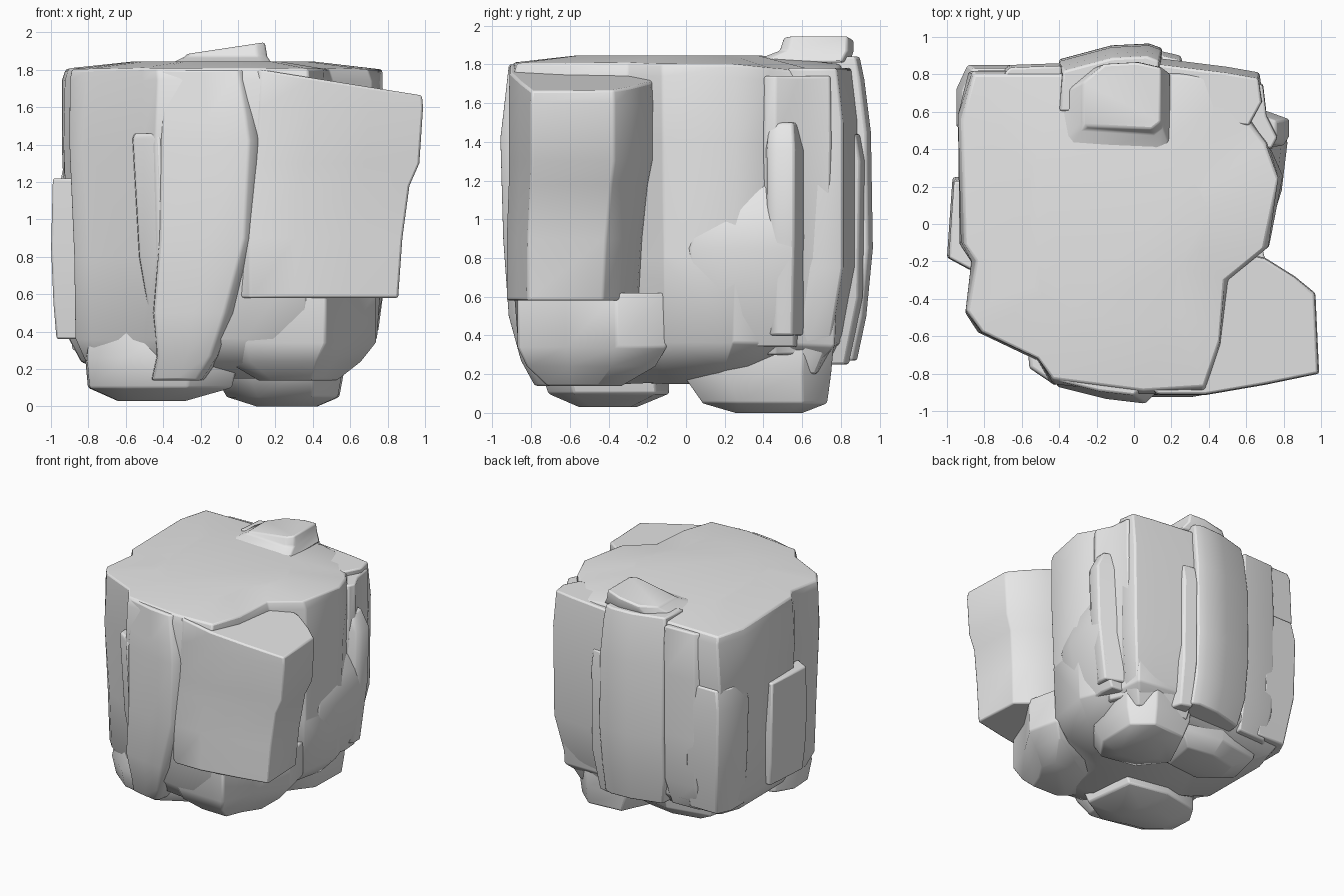
import bpy
import bmesh
import math
import random

random.seed(4)

default_cube = bpy.data.objects.get("Cube")
if default_cube:
    bpy.data.objects.remove(default_cube, do_unlink=True)

# Single stone colour
stone = bpy.data.materials.new("pale_grey_stone")
stone.use_nodes = True
stone.diffuse_color = (0.8, 0.8, 0.8, 1)
stone.node_tree.nodes["Principled BSDF"].inputs["Base Color"].default_value = stone.diffuse_color


def slab(name, outline, levels, tilt=0.0, rough=0.0, shoulder=0.0, bevel=0.012):
    """Loft a plan outline (counter-clockwise) through levels of
    (height, scale, shift_x, shift_y); tilt slopes the last level along x,
    shoulder lowers the back right corner."""
    count = len(outline)
    centre_x = sum(point[0] for point in outline) / count
    centre_y = sum(point[1] for point in outline) / count
    mesh_builder = bmesh.new()
    rings = []
    for index, (height, scale, shift_x, shift_y) in enumerate(levels):
        is_top = index == len(levels) - 1
        ring = []
        for x, y in outline:
            new_x = centre_x + (x - centre_x) * scale + shift_x
            new_y = centre_y + (y - centre_y) * scale + shift_y
            z = height - shoulder * height * max(0, new_x + new_y - 1)
            if is_top:
                z += tilt * (new_x - centre_x)
            else:
                new_x += random.uniform(-rough, rough)
                new_y += random.uniform(-rough, rough)
                z += random.uniform(-rough, rough) * 0.5
            ring.append(mesh_builder.verts.new((new_x, new_y, z)))
        rings.append(ring)
    for lower, upper in zip(rings, rings[1:]):
        for i in range(count):
            j = (i + 1) % count
            mesh_builder.faces.new((lower[i], lower[j], upper[j], upper[i]))
    mesh_builder.faces.new(list(reversed(rings[0])))
    mesh_builder.faces.new(rings[-1])
    bmesh.ops.recalc_face_normals(mesh_builder, faces=mesh_builder.faces)

    mesh = bpy.data.meshes.new(name)
    mesh_builder.to_mesh(mesh)
    mesh_builder.free()
    mesh.materials.append(stone)
    rock = bpy.data.objects.new(name, mesh)
    bpy.context.collection.objects.link(rock)

    softener = rock.modifiers.new("soft_edges", "BEVEL")
    softener.width = bevel
    softener.segments = 2
    softener.limit_method = "ANGLE"
    softener.angle_limit = math.radians(40)

    bpy.ops.object.select_all(action="DESELECT")
    rock.select_set(True)
    bpy.context.view_layer.objects.active = rock
    bpy.ops.object.shade_smooth_by_angle(angle=math.radians(58))
    return rock


# Main boulder with a gently domed top and a tapered underside
slab("main_boulder",
     [(-.94, .58), (-.94, -.1), (-.87, -.2), (-.91, -.48), (-.83, -.58),
      (-.52, -.73), (-.44, -.86), (.05, -.92), (.38, -.9), (.47, -.65),
      (.5, -.3), (.72, -.12), (.79, .26), (.72, .44), (.64, .56),
      (.62, .8), (.25, .83), (-.4, .83), (-.88, .82)],
     [(.15, .55, -.04, 0), (.24, .84, -.03, -.01), (.36, .95, 0, 0),
      (.8, .98, .01, 0), (1.4, 1, 0, 0), (1.74, .99, 0, 0),
      (1.805, .97, 0, 0), (1.845, .55, 0, -.05)], rough=.01, shoulder=.1)

# Front left underside lump, flowing out of the front face
slab("front_foot",
     [(-.81, -.3), (-.8, -.5), (-.6, -.66), (-.25, -.74), (0, -.6), (-.05, -.15),
      (-.4, -.08), (-.72, -.15)],
     [(.03, .45, -.03, 0), (.1, .95, -.01, .01), (.26, 1.02, 0, -.02),
      (.5, .95, 0, .02)])

# Back right underside lump
slab("back_foot",
     [(-.15, .3), (.05, .05), (.4, -.02), (.56, .2), (.57, .6), (.4, .75), (.05, .72)],
     [(0, .45, .02, .06), (.05, .84, .02, .04), (.2, 1, 0, 0), (.4, 1.05, 0, 0)])

# Back left underside lump
slab("back_left_foot",
     [(-.78, .3), (-.5, .1), (0, .15), (.1, .66), (-.3, .72), (-.7, .64)],
     [(.09, .55, .04, 0), (.18, .9, 0, 0), (.4, 1, 0, 0)])

# Jutting corner slab, flush with the front
slab("corner_slab",
     [(.05, -.85), (.12, -.915), (.38, -.915), (.7, -.86), (.99, -.8), (.97, -.37),
      (.86, -.28), (.7, -.18), (.3, -.1)],
     [(.58, .91, -.095, -.04), (.9, .94, -.085, -.03), (1.18, .97, -.06, -.01),
      (1.3, 1, -.02, 0), (1.6, 1, 0, 0), (1.73, .985, 0, 0)],
     tilt=-.16)

# Recessed step below the corner slab, cut back diagonally
slab("corner_step",
     [(-.1, -.75), (.05, -.86), (.47, -.87), (.57, -.62), (.74, -.36), (.68, -.1),
      (.1, -.1)],
     [(.14, .5, -.02, -.02), (.24, .86, -.03, 0), (.34, 1, 0, 0), (.62, 1, 0, 0)])

# Layered slabs on the front face
slab("front_slab",
     [(-.42, -.7), (-.41, -.87), (-.15, -.935), (.06, -.96), (.12, -.9), (.15, -.7)],
     [(.14, .5, -.2, .12), (.27, .6, -.14, .06), (.5, .8, -.1, .02),
      (.9, .96, -.02, .01), (1.42, 1, 0, 0), (1.55, .95, -.01, .01),
      (1.8, .88, -.04, .03)])
slab("front_side_slab",
     [(-.57, -.62), (-.56, -.77), (-.42, -.865), (-.3, -.7)],
     [(.3, .8, .1, .03), (.8, .95, .03, .01), (1.43, 1, 0, 0), (1.46, .9, 0, 0)])

# Slabs on the left face
slab("side_plate",
     [(-.97, .25), (-1, -.18), (-.87, -.25), (-.8, .25)],
     [(.36, .9, .02, 0), (.55, .97, .01, 0), (.85, 1, 0, 0), (1.22, .95, .005, -.01)])
slab("left_rear_slab",
     [(-.7, .4), (-.95, .52), (-.95, .72), (-.89, .85), (-.6, .85)],
     [(.3, .88, .05, -.05), (.7, .98, .01, 0), (1.2, 1, 0, 0), (1.36, .9, .02, 0)])

# Stepped slabs on the right face
slab("right_slab",
     [(.5, -.1), (.74, .02), (.79, .18), (.82, .43), (.81, .56), (.5, .6)],
     [(.34, .9, -.11, .03), (.5, .97, -.06, .01), (.85, 1, 0, 0),
      (1.05, .93, -.02, .03), (1.24, .65, -.08, .08)])
slab("right_step",
     [(.5, .38), (.8, .42), (.83, .47), (.83, .56), (.5, .68)],
     [(.4, .85, -.06, 0), (.9, .97, -.01, 0), (1.36, 1, 0, 0), (1.5, .85, -.05, 0)])
slab("right_ledge",
     [(.45, .38), (.74, .4), (.77, .46), (.71, .58), (.69, .75), (.45, .78)],
     [(.3, .8, -.12, -.02), (.8, .95, -.03, 0), (1.4, 1, 0, 0), (1.74, .97, 0, 0)])

# Layered slabs on the back face
slab("back_slab",
     [(-.42, .65), (.14, .65), (.15, .94), (.08, .965), (-.12, .955), (-.4, .88)],
     [(.27, .9, .02, -.07), (.5, .97, 0, -.03), (.85, 1, 0, 0),
      (1.45, 1, 0, -.01), (1.72, .97, 0, -.04), (1.84, .93, 0, -.06)])
slab("back_strip",
     [(.1, .7), (.3, .7), (.25, .9), (.14, .925)],
     [(.25, .9, -.02, -.07), (.6, 1, 0, -.01), (1.3, 1, 0, 0), (1.44, .95, 0, -.02)])
slab("back_right_slab",
     [(.1, .6), (.62, .55), (.69, .68), (.67, .81), (.5, .84), (.1, .89)],
     [(.2, .75, -.1, -.12), (.4, .9, -.05, -.05), (.75, 1, -.01, 0),
      (1.5, 1, 0, 0), (1.78, .97, 0, -.03)])
slab("back_left_slab",
     [(-.8, .7), (-.38, .7), (-.38, .86), (-.67, .85)],
     [(.28, .85, 0, -.08), (.5, .97, 0, -.02), (.9, 1, 0, 0), (1.4, 1, 0, 0),
      (1.79, .95, 0, -.01)])

# Raised knob that ramps up from the back of the top
slab("top_knob",
     [(-.28, .56), (-.26, .52), (.1, .5), (.15, .54), (.15, .84),
      (.02, .87), (-.16, .86), (-.28, .76)],
     [(1.81, 1.4, -.04, -.1), (1.87, 1.03, 0, -.01), (1.915, .97, 0, 0)],
     tilt=.15, bevel=.02)
